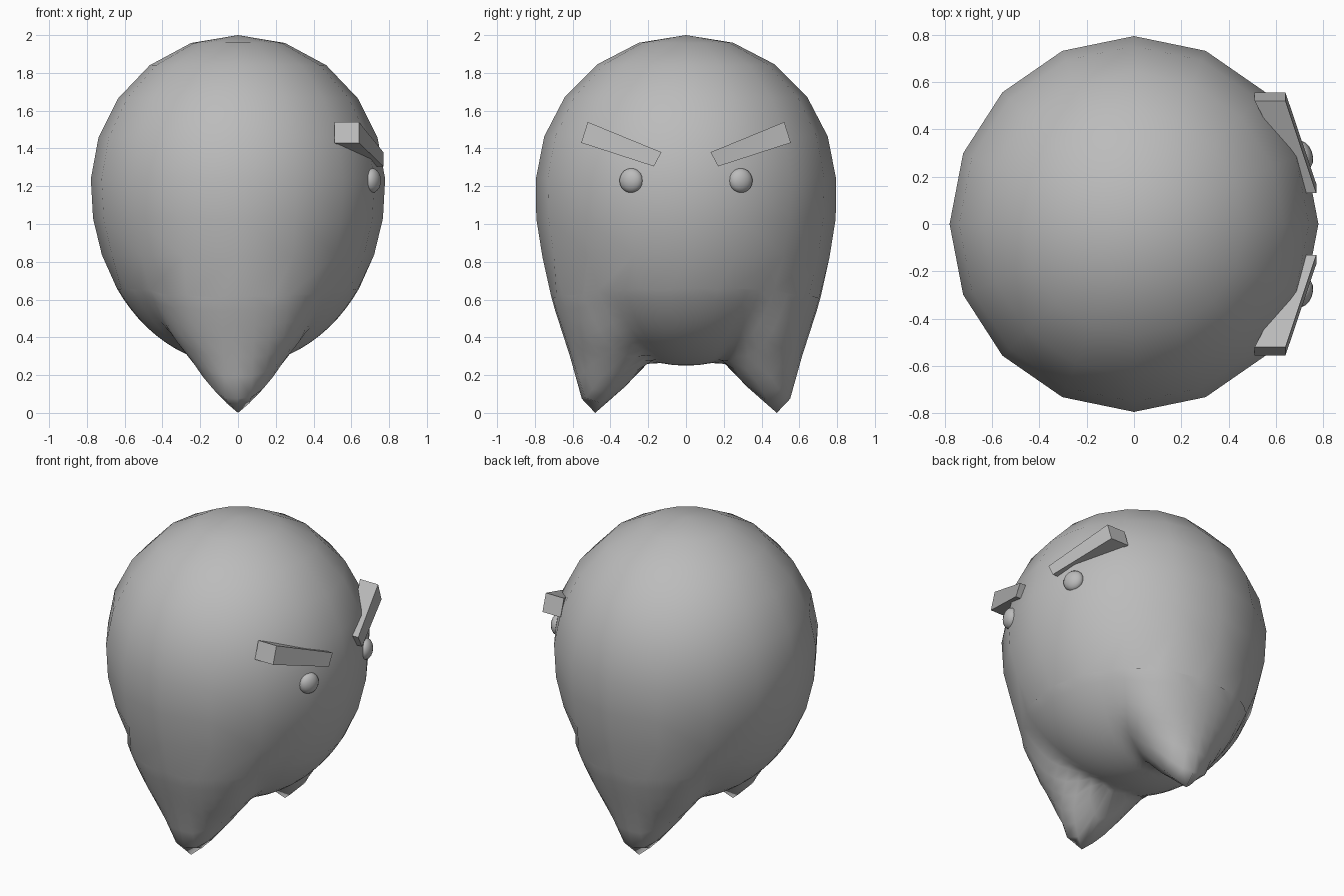
import bpy, bmesh, math
from mathutils import Vector

cube = bpy.data.objects.get("Cube")
if cube:
    bpy.data.objects.remove(cube, do_unlink=True)

# Single grey colour
grey = bpy.data.materials.new("grey")
grey.use_nodes = True
GREY = (0.5, 0.5, 0.5, 1)
grey.diffuse_color = GREY
grey.node_tree.nodes["Principled BSDF"].inputs["Base Color"].default_value = GREY


def make_object(name, bm, angle):
    bmesh.ops.recalc_face_normals(bm, faces=bm.faces)
    mesh = bpy.data.meshes.new(name)
    bm.to_mesh(mesh)
    bm.free()
    mesh.materials.append(grey)
    obj = bpy.data.objects.new(name, mesh)
    bpy.context.collection.objects.link(obj)
    bpy.ops.object.select_all(action='DESELECT')
    obj.select_set(True)
    bpy.context.view_layer.objects.active = obj
    bpy.ops.object.shade_smooth_by_angle(angle=math.radians(angle))
    return obj


# Leg profile: height, inner y, outer y, half width in x
LEG = [(0, .47, .49, .01), (.025, .45, .525, .04), (.07, .40, .55, .1),
       (.15, .31, .575, .16), (.24, .22, .595, .22), (.41, .14, .65, .35),
       (.55, .1, .695, .42), (.7, .1, .735, .48), (.95, .1, .775, .5),
       (1.2, .1, .79, .45)]


def leg_section(z):
    for low, high in zip(LEG, LEG[1:]):
        if z <= high[0]:
            t = (z - low[0]) / (high[0] - low[0])
            return [a + (b - a) * t for a, b in zip(low[1:], high[1:])]
    return LEG[-1][1:]


def inside(p):
    """True within the egg-shaped head softly joined to the two legs."""
    if p.z < 0:
        return False
    drop = .8 if p.z > 1.2 else .95
    head = math.hypot(p.x / .78, p.y / .795, (p.z - 1.2) / drop) - 1
    if p.z > 1.2:
        return head < 0
    inner, outer, width = leg_section(p.z)
    centre, half = (inner + outer) / 2, (outer - inner) / 2
    leg = math.hypot(p.x / width, (abs(p.y) - centre) / half) - 1
    k = 30
    return math.exp(-k * min(head, 9)) + math.exp(-k * min(leg, 9)) > 1


# Body: coarse sphere, finer underneath, pushed out to the soft shape
bm = bmesh.new()
bmesh.ops.create_uvsphere(bm, u_segments=16, v_segments=12, radius=1)
lower = [e for e in bm.edges if all(v.co.z < -.4 for v in e.verts)]
bmesh.ops.subdivide_edges(bm, edges=lower, cuts=2, use_grid_fill=True)
origin = Vector((0, 0, 1.03))
for v in bm.verts:
    ray = v.co.normalized()
    near, far = 0, 2
    for _ in range(24):
        mid = (near + far) / 2
        if inside(origin + ray * mid):
            near = mid
        else:
            far = mid
    v.co = origin + ray * near
bottom = min(v.co.z for v in bm.verts)
for v in bm.verts:
    if v.co.z < .3:
        v.co.z -= bottom * (1 - v.co.z / .3)
make_object("body", bm, 80)

# Eyes and tapered, slanted brows on the +x side
for side, name in ((1, "left"), (-1, "right")):
    bm = bmesh.new()
    bmesh.ops.create_uvsphere(bm, u_segments=16, v_segments=10, radius=.065)
    eye = make_object(name + "_eye", bm, 60)
    eye.scale = (.68, 1, 1)
    eye.location = (.71, .29 * side, 1.23)
    eye.rotation_euler.z = math.radians(20) * side

    bm = bmesh.new()
    bmesh.ops.create_cube(bm, size=2)
    for v in bm.verts:
        front, end, top = (c > 0 for c in v.co)
        if end:
            x, y, z = (.64 if front else .51), (.52 if top else .555), (1.54 if top else 1.43)
        else:
            x, y, z = (.77 if front else .71), (.13 if top else .17), (1.38 if top else 1.305)
        v.co = (x, y * side, z)
    make_object(name + "_brow", bm, 30)
